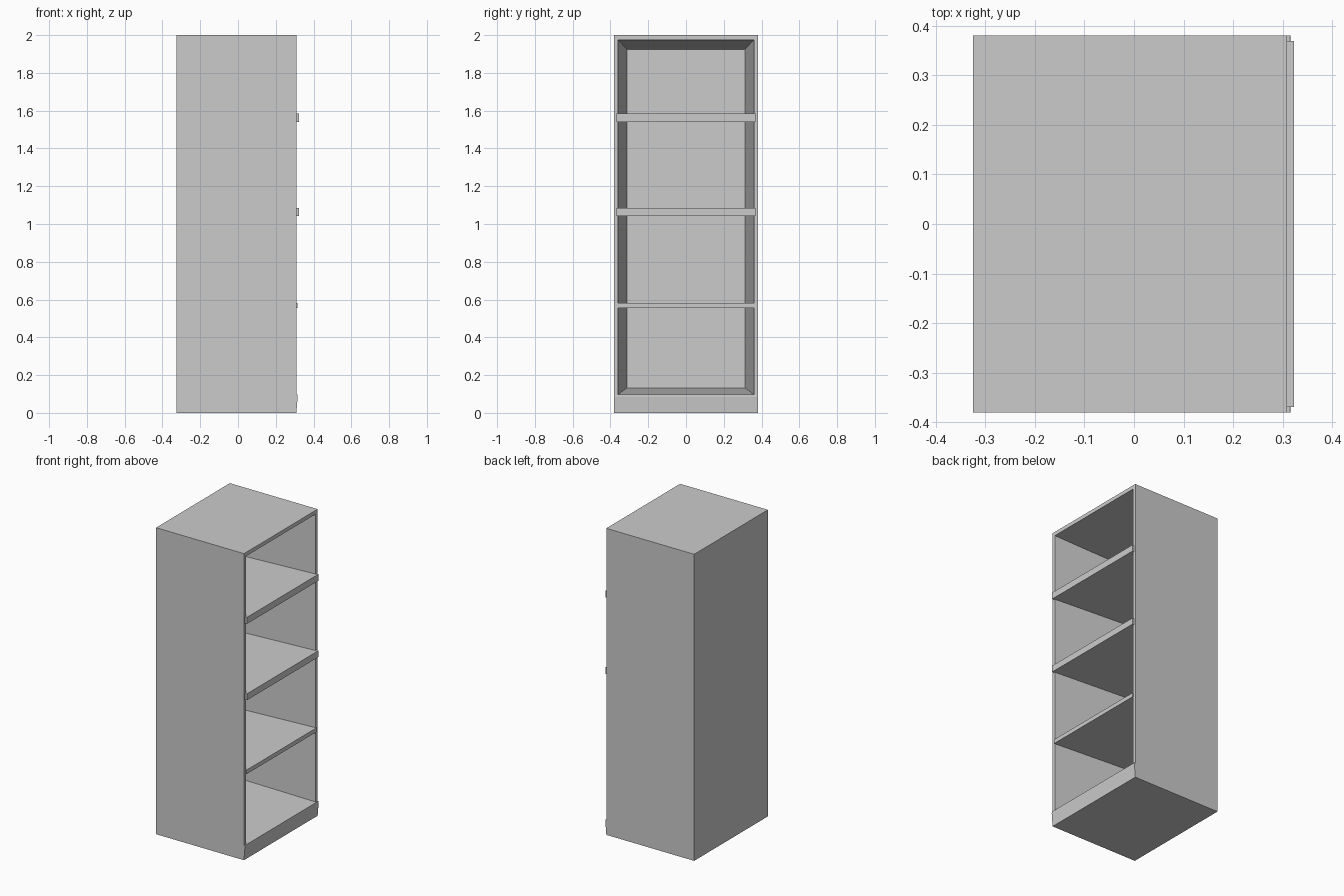
import bpy, bmesh

if "Cube" in bpy.data.objects:
    bpy.data.objects.remove(bpy.data.objects["Cube"])

BACK, FRONT, INNER = -0.325, 0.309, -0.31


def make_object(name, bm):
    bmesh.ops.recalc_face_normals(bm, faces=bm.faces)
    mesh = bpy.data.meshes.new(name)
    bm.to_mesh(mesh)
    bm.free()
    obj = bpy.data.objects.new(name, mesh)
    bpy.context.collection.objects.link(obj)
    return obj


def prism(name, points, offset):
    """Extrude a flat outline along an offset vector."""
    bm = bmesh.new()
    face = bm.faces.new([bm.verts.new(p) for p in points])
    out = bmesh.ops.extrude_face_region(bm, geom=[face], use_keep_orig=True)
    verts = [v for v in out["geom"] if isinstance(v, bmesh.types.BMVert)]
    bmesh.ops.translate(bm, verts=verts, vec=offset)
    return make_object(name, bm)


# Cabinet shell: rectangular rings joined into a box with a tapered cavity
bm = bmesh.new()
rings = []
for x, half_y, z0, z1 in ((BACK, 0.38, 0, 2), (FRONT, 0.38, 0, 2),
                          (FRONT, 0.36, 0.097, 1.975), (INNER, 0.312, 0.132, 1.925)):
    rings.append([bm.verts.new((x, y, z)) for y, z in
                  ((-half_y, z0), (half_y, z0), (half_y, z1), (-half_y, z1))])
for a, b in zip(rings, rings[1:]):
    for i in range(4):
        j = (i + 1) % 4
        bm.faces.new((a[i], a[j], b[j], b[i]))
bm.faces.new(rings[0])
bm.faces.new(rings[-1])
make_object("cabinet_shell", bm)

# Shelves: tapered panels following the side walls, with a protruding nose
for name, z0, z1, nose_x, nose_y in (("lower_shelf", 0.555, 0.582, 0.314, 0.362),
                                     ("middle_shelf", 1.043, 1.085, 0.323, 0.369),
                                     ("upper_shelf", 1.541, 1.584, 0.323, 0.369)):
    half = [(INNER, 0.312), (FRONT, 0.36), (FRONT, nose_y), (nose_x, nose_y)]
    outline = half + [(x, -y) for x, y in reversed(half)]
    prism(name, [(x, y, z0) for x, y in outline], (0, 0, z1 - z0))

# Slanted kick plate along the bottom of the opening
prism("kick_plate", [(x, -0.38, z) for x, z in
                     ((FRONT, 0), (0.316, 0.085), (0.315, 0.097), (FRONT, 0.097))],
      (0, 0.76, 0))
